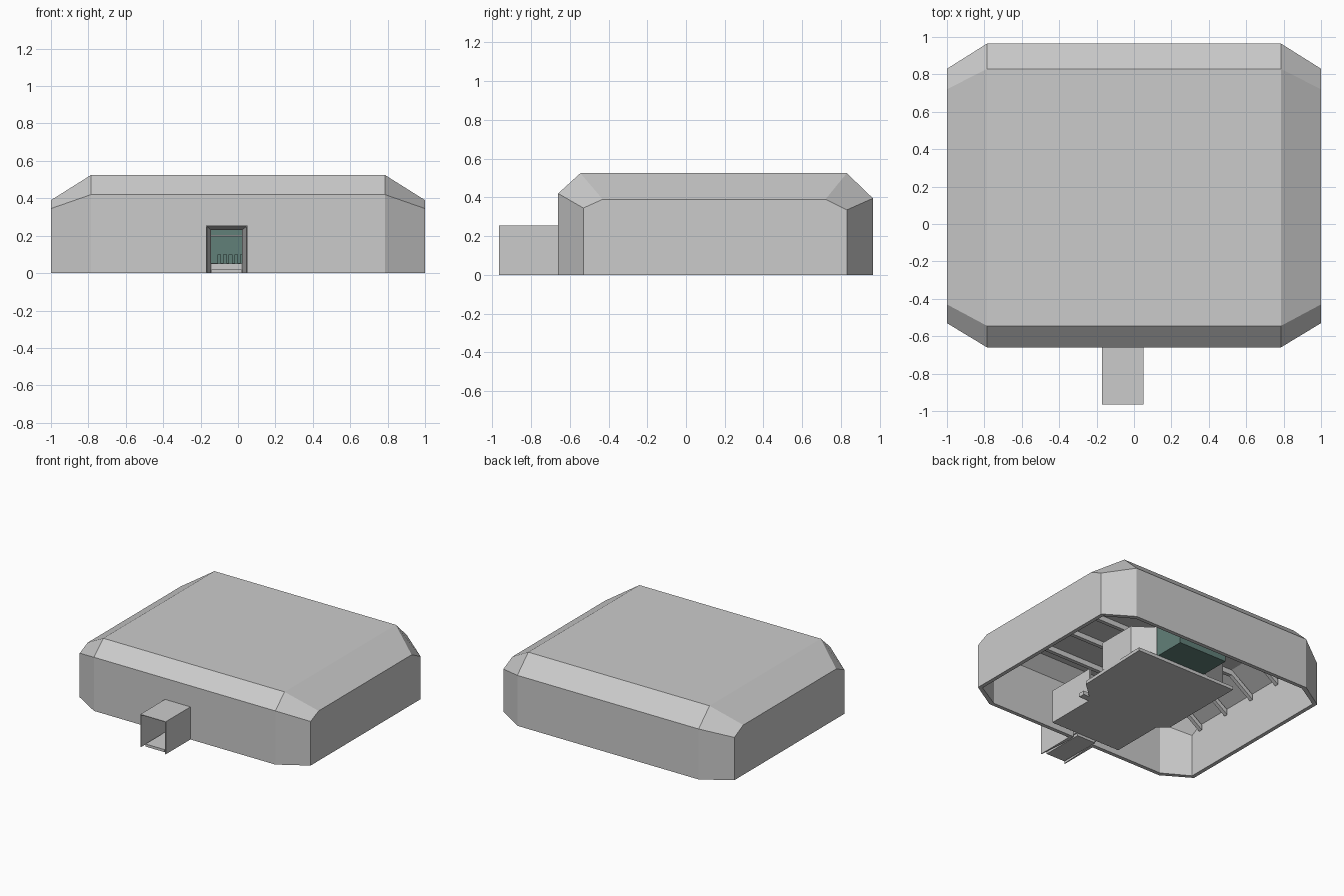
import bpy
import bmesh
from mathutils import Vector

cube = bpy.data.objects.get("Cube")
if cube:
    bpy.data.objects.remove(cube, do_unlink=True)


def material(name, rgb):
    m = bpy.data.materials.new(name)
    m.use_nodes = True
    m.diffuse_color = (*rgb, 1)
    m.node_tree.nodes["Principled BSDF"].inputs["Base Color"].default_value = (*rgb, 1)
    return m


GREY = material("concrete grey", (0.6, 0.6, 0.6))
TEAL = material("teal panel", (0.12, 0.215, 0.19))


def finish(name, bm, mat):
    bmesh.ops.recalc_face_normals(bm, faces=bm.faces)
    me = bpy.data.meshes.new(name)
    bm.to_mesh(me)
    bm.free()
    me.materials.append(mat)
    ob = bpy.data.objects.new(name, me)
    bpy.context.collection.objects.link(ob)
    return ob


def box(name, x, y, z, mat=GREY):
    bm = bmesh.new()
    bmesh.ops.create_cube(bm, size=1)
    for v in bm.verts:
        v.co = Vector(r[0] if c < 0 else r[1] for c, r in zip(v.co, (x, y, z)))
    return finish(name, bm, mat)


def prism(name, outline, z0, z1, mat=GREY):
    bm = bmesh.new()
    face = bm.faces.new([bm.verts.new((x, y, z0)) for x, y in outline])
    up = bmesh.ops.extrude_face_region(bm, geom=[face])["geom"]
    for v in up:
        if isinstance(v, bmesh.types.BMVert):
            v.co.z = z1
    return finish(name, bm, mat)


def wall_strip(name, path, z0, z1, thick=0.015, mat=GREY):
    """Upright thin wall that follows a plan path."""
    bm = bmesh.new()
    cols = [[bm.verts.new((x, y, z)) for z in (z0, z1)] for x, y in path]
    for a, b in zip(cols, cols[1:]):
        bm.faces.new((a[0], b[0], b[1], a[1]))
    ob = finish(name, bm, mat)
    mod = ob.modifiers.new("thickness", "SOLIDIFY")
    mod.thickness, mod.offset = thick, 0
    return ob


# Hollow outer shell: walls with cut corners and sloped roof edges
RIDGE, SIDE, TOP, EAVE = 0.785, 1.0, 0.525, 0.39
# per end: roof edge y, wall y, wall top, corner y, corner top, side slope y
ENDS = [(-0.545, -0.66, 0.42, -0.53, 0.345, -0.43),
        (0.83, 0.965, 0.395, 0.83, 0.335, 0.72)]


def corner(sx, end, inset=0.0):
    ry, wy, wz, cy, cz, sy = end
    d = inset if ry < 0 else -inset
    r, s = sx * (RIDGE - inset / 2), sx * (SIDE - inset)
    cy, wy = cy + d / 2, wy + d
    return [Vector(p) for p in ((r, ry + d / 2, TOP - inset), (r, wy, wz - inset / 2),
                                (s, cy, cz - inset / 2), (s, sy, EAVE - inset / 2),
                                (r, wy, 0), (s, cy, 0))]


def add_skin(bm, inset):
    c = {(sx, e): [bm.verts.new(p) for p in corner(sx, ENDS[e], inset)]
         for sx in (-1, 1) for e in (0, 1)}
    quad = bm.faces.new
    for e in (0, 1):
        a, b = c[-1, e], c[1, e]
        quad((a[0], b[0], b[1], a[1]))
        if e == 1:
            quad((a[1], b[1], b[4], a[4]))
        else:
            # the front wall keeps a doorway at the tunnel
            y = a[4].co.y
            door = [bm.verts.new((x, y, z)) for x, z in
                    ((-0.15, 0), (-0.15, 0.235), (0.03, 0.235), (0.03, 0))]
            quad((a[1], a[4], door[0], door[1]))
            quad((b[1], door[2], door[3], b[4]))
            quad((a[1], door[1], door[2], b[1]))
    for sx in (-1, 1):
        f, k = c[sx, 0], c[sx, 1]
        quad((f[0], k[0], k[3], f[3]))
        quad((f[3], k[3], k[2], k[5], f[5], f[2]))
        for q in (f, k):
            quad(q[:4])
            quad((q[1], q[2], q[5], q[4]))
    quad((c[-1, 0][0], c[1, 0][0], c[1, 1][0], c[-1, 1][0]))
    order = [c[-1, 0][5], c[-1, 0][4], door[0], door[1], door[2], door[3],
             c[1, 0][4], c[1, 0][5], c[1, 1][5], c[1, 1][4], c[-1, 1][4], c[-1, 1][5]]
    return order


bm = bmesh.new()
outer, inner = add_skin(bm, 0.0), add_skin(bm, 0.03)
for i in range(len(outer)):
    j = (i + 1) % len(outer)
    bm.faces.new((outer[i], outer[j], inner[j], inner[i]))
finish("outer_shell", bm, GREY)

# Entrance tunnel that narrows toward the doorway
bm = bmesh.new()
loops = []
for y, x0, x1, z in ((-0.66, -0.17, 0.05, 0.255), (-0.965, -0.17, 0.05, 0.255),
                     (-0.965, -0.165, 0.045, 0.25), (-0.66, -0.145, 0.022, 0.23)):
    loops.append([bm.verts.new(p) for p in ((x0, y, 0), (x0, y, z), (x1, y, z), (x1, y, 0))])
for k in range(4):
    a, b = loops[k], loops[(k + 1) % 4]
    for i in range(3):
        bm.faces.new((a[i], a[i + 1], b[i + 1], b[i]))
    
for i in (0, 3):
    bm.faces.new([lp[i] for lp in loops])
finish("entrance_tunnel", bm, GREY)
box("tunnel_floor", (-0.143, 0.02), (-0.94, -0.6), (0.0, 0.02))
box("door_sill", (-0.155, 0.03), (-0.66, -0.6), (0.02, 0.05))

# Inner floor: narrow lobby widening into the hall
prism("hall_floor", [(-0.35, -0.6), (0.245, -0.6), (0.245, -0.19), (0.42, -0.03),
                     (0.44, 0.58), (-0.43, 0.58), (-0.43, -0.12), (-0.35, -0.19)], 0.02, 0.045)

# Lobby and hall walls
wall_strip("lobby_wall_left", [(0.245, -0.6), (0.245, -0.19)], 0.02, 0.28)
wall_strip("lobby_wall_right", [(-0.35, -0.6), (-0.35, -0.19)], 0.02, 0.28)
wall_strip("hall_wall_left", [(0.42, 0.16), (0.42, 0.47), (0.27, 0.575)], 0.045, 0.27)
wall_strip("hall_wall_right", [(-0.42, 0.16), (-0.42, 0.47), (-0.165, 0.575)], 0.045, 0.27)
box("lobby_ledge", (0.245, 0.34), (-0.2, -0.15), (0.02, 0.05))

# Teal alcove at the back of the hall
box("alcove_base", (-0.16, 0.26), (0.55, 0.82), (0.045, 0.055), TEAL)
wall_strip("alcove_wall", [(0.255, 0.55), (0.255, 0.815), (-0.155, 0.815), (-0.155, 0.55)],
           0.05, 0.29, 0.01, TEAL)
box("alcove_rail", (-0.15, 0.25), (0.56, 0.57), (0.195, 0.203))

# Row of small seats facing the alcove
for i in range(5):
    x = -0.1 + i * 0.03
    box(f"seat_{i}", (x - 0.01, x + 0.01), (0.33, 0.36), (0.045, 0.07), TEAL)
    box(f"seat_back_{i}", (x - 0.01, x + 0.01), (0.32, 0.33), (0.045, 0.1), TEAL)

# Roof beams with ends that follow the side slopes
for i in range(5):
    y = -0.41 + i * 0.28
    bm = bmesh.new()
    spine = [(-0.96, 0.36), (-0.77, 0.49), (0.77, 0.49), (0.96, 0.36)]
    rows = [[bm.verts.new((x, y + dy, z - dz)) for dy, dz in
             ((-0.015, 0), (0.015, 0), (0.015, 0.04), (-0.015, 0.04))] for x, z in spine]
    for a, b in zip(rows, rows[1:]):
        for k in range(4):
            bm.faces.new((a[k], a[(k + 1) % 4], b[(k + 1) % 4], b[k]))
    bm.faces.new(rows[0])
    bm.faces.new(rows[-1])
    finish(f"roof_beam_{i}", bm, GREY)
